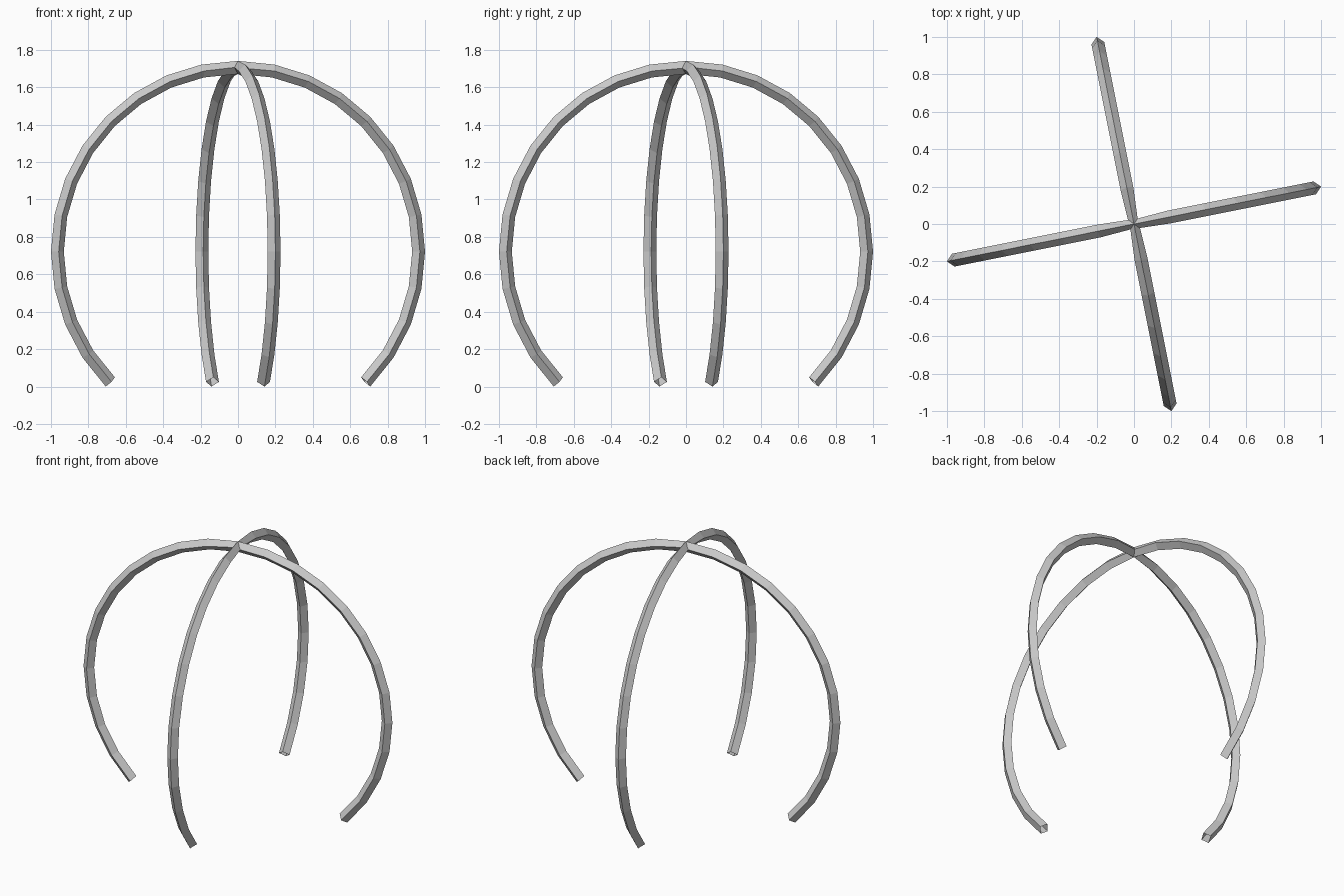
import bpy, bmesh
from math import sin, cos, pi, sqrt, radians, atan2
from mathutils import Vector

if "Cube" in bpy.data.objects:
    bpy.data.objects.remove(bpy.data.objects["Cube"])

OUTER = sqrt(1.04)            # outer radius of each hoop
TUBE = 0.035                  # half diagonal of the square tube
RADIUS = OUTER - TUBE
CENTRE_Z = OUTER * sin(pi / 4)
SEGMENTS = 12                 # 11.25 degree steps from apex to foot
TURN = atan2(0.2, 1.0)
UP = Vector((0, 0, 1))


def section(centre, radial, side):
    return [centre + d * TUBE for d in (radial, side, -radial, -side)]


def arm_sections(heading):
    """Diamond sections from just below the apex down to the foot."""
    out = Vector((cos(heading), sin(heading), 0))
    side = UP.cross(out)
    rings = []
    for i in range(1, SEGMENTS + 1):
        a = radians(11.25 * i)
        radial = out * sin(a) + UP * cos(a)
        rings.append(section(UP * CENTRE_Z + radial * RADIUS, radial, side))
    return rings


def strap(name, heading):
    """Two quarter-turned arms joined at the apex by an unscaled mitre section."""
    first = arm_sections(heading)
    second = arm_sections(heading + pi / 2)
    # keep the corner order matched through the bend
    second = [[r[0], r[3], r[2], r[1]] for r in second]
    m = heading + pi / 4
    mitre = Vector((cos(m), sin(m), 0))
    apex = section(UP * (CENTRE_Z + RADIUS), UP, mitre)
    rings = first[::-1] + [apex] + second
    bm = bmesh.new()
    rows = [[bm.verts.new(p) for p in r] for r in rings]
    for a, b in zip(rows, rows[1:]):
        for k in range(4):
            n = (k + 1) % 4
            bm.faces.new((a[k], a[n], b[n], b[k]))
    bmesh.ops.recalc_face_normals(bm, faces=bm.faces)
    me = bpy.data.meshes.new(name)
    bm.to_mesh(me)
    bm.free()
    ob = bpy.data.objects.new(name, me)
    bpy.context.collection.objects.link(ob)


# Two open-ended bent tubes meeting at the top
strap("right_back_hoop", TURN)
strap("left_front_hoop", TURN + pi)
